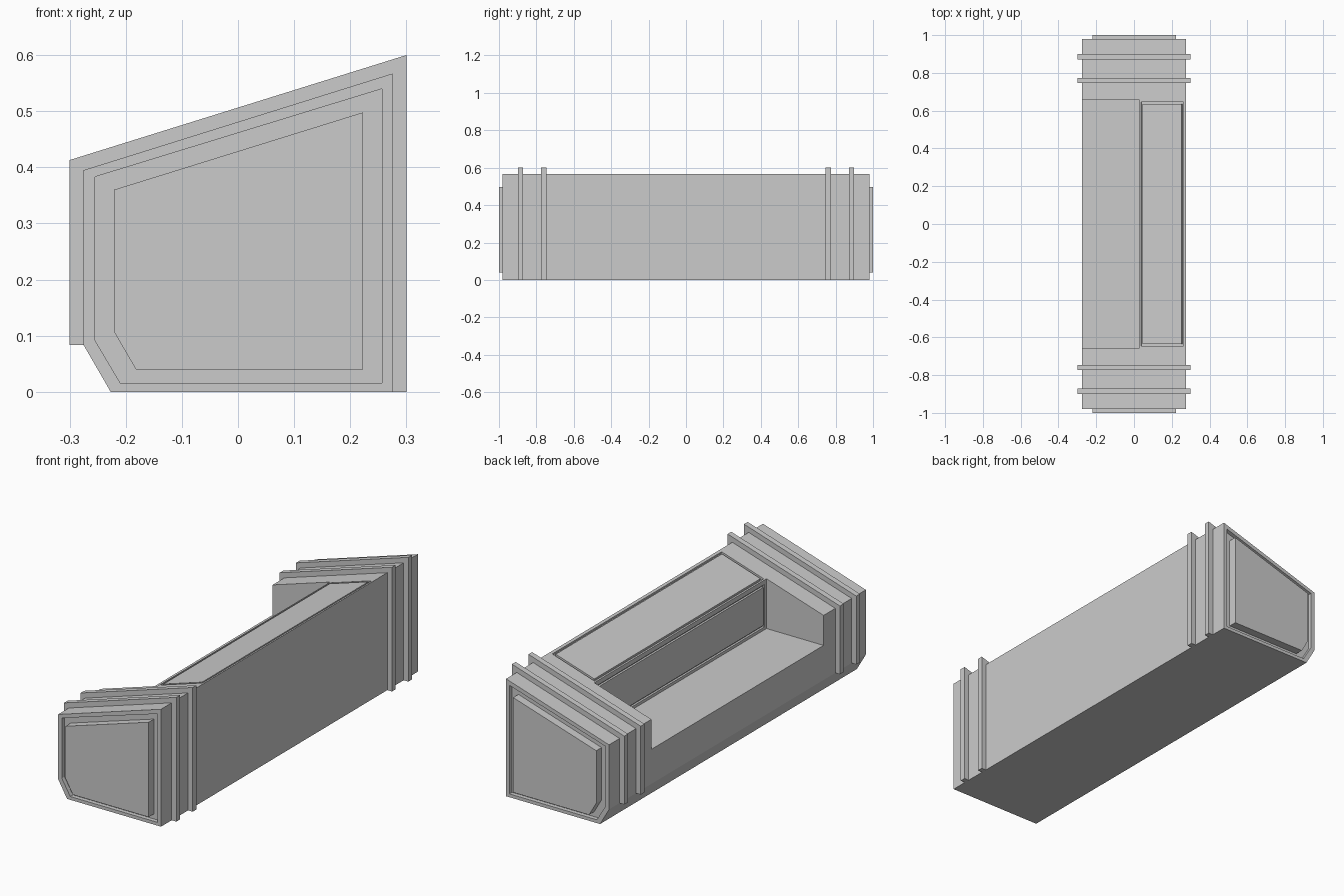
import bpy, bmesh

if "Cube" in bpy.data.objects:
    bpy.data.objects.remove(bpy.data.objects["Cube"])


def prism(name, profile, y0, y1):
    """Extrude an (x, z) outline along y."""
    bm = bmesh.new()
    a = [bm.verts.new((x, y0, z)) for x, z in profile]
    b = [bm.verts.new((x, y1, z)) for x, z in profile]
    bm.faces.new(a)
    bm.faces.new(b[::-1])
    n = len(profile)
    for i in range(n):
        j = (i + 1) % n
        bm.faces.new((a[i], b[i], b[j], a[j]))
    bmesh.ops.recalc_face_normals(bm, faces=bm.faces)
    mesh = bpy.data.meshes.new(name)
    bm.to_mesh(mesh)
    bm.free()
    obj = bpy.data.objects.new(name, mesh)
    bpy.context.collection.objects.link(obj)
    return obj


def cut(target, profile, y0, y1):
    """Subtract a prism from the target and remove the cutter."""
    cutter = prism("cutter", profile, y0, y1)
    cutter.hide_render = True
    mod = target.modifiers.new("cut", 'BOOLEAN')
    mod.operation = 'DIFFERENCE'
    mod.solver = 'EXACT'
    mod.object = cutter
    bpy.context.view_layer.objects.active = target
    bpy.ops.object.modifier_apply(modifier=mod.name)
    bpy.data.objects.remove(cutter)


def slope_strip(x0, x1, low, high):
    """Outline lying along the sloped top between two offsets from it."""
    def pt(x, d):
        return (x - 0.298 * d, 0.395 + 0.3127 * (x + 0.275) + 0.954 * d)
    return [pt(x0, low), pt(x1, low), pt(x1, high), pt(x0, high)]


def rect(x0, x1, z0, z1):
    return [(x0, z0), (x1, z0), (x1, z1), (x0, z1)]


outer = [(-0.275, 0.395), (-0.275, 0.083), (-0.227, 0), (0.275, 0), (0.275, 0.567)]
rim = [(-0.255, 0.383), (-0.255, 0.092), (-0.21, 0.016), (0.257, 0.016), (0.257, 0.54)]
plate = [(-0.221, 0.36), (-0.221, 0.107), (-0.182, 0.04), (0.223, 0.04), (0.223, 0.498)]
band = [(-0.3, 0.413), (-0.3, 0.083), (-0.275, 0.083), (-0.275, 0.395),
        (0.275, 0.567), (0.275, 0), (0.3, 0), (0.3, 0.6)]

# Main trough body with the open notch along the low side
body = prism("body", outer, -0.98, 0.98)
cut(body, rect(-0.4, 0.03, 0.25, 0.7), -0.657, 0.657)

# Grooved panel on the sloped top
cut(body, slope_strip(0.037, 0.262, -0.012, 0.05), -0.646, 0.646)
prism("top_panel", slope_strip(0.046, 0.252, -0.014, 0), -0.634, 0.634)

# Grooved panel on the inner wall of the notch
cut(body, rect(0.0, 0.04, 0.264, 0.468), -0.643, 0.643)
prism("inner_wall_panel", rect(0.03, 0.042, 0.274, 0.458), -0.633, 0.633)

# Recessed ends with raised plates, and wrap-around bands
for side, s in (("front", -1), ("back", 1)):
    cut(body, rim, *sorted((s * 0.96, s * 1.1)))
    prism(side + "_end_plate", plate, *sorted((s * 0.955, s * 1.0)))
    for label, y in (("inner", 0.76), ("outer", 0.885)):
        prism(f"{side}_{label}_band", band, s * y - 0.014, s * y + 0.014)
